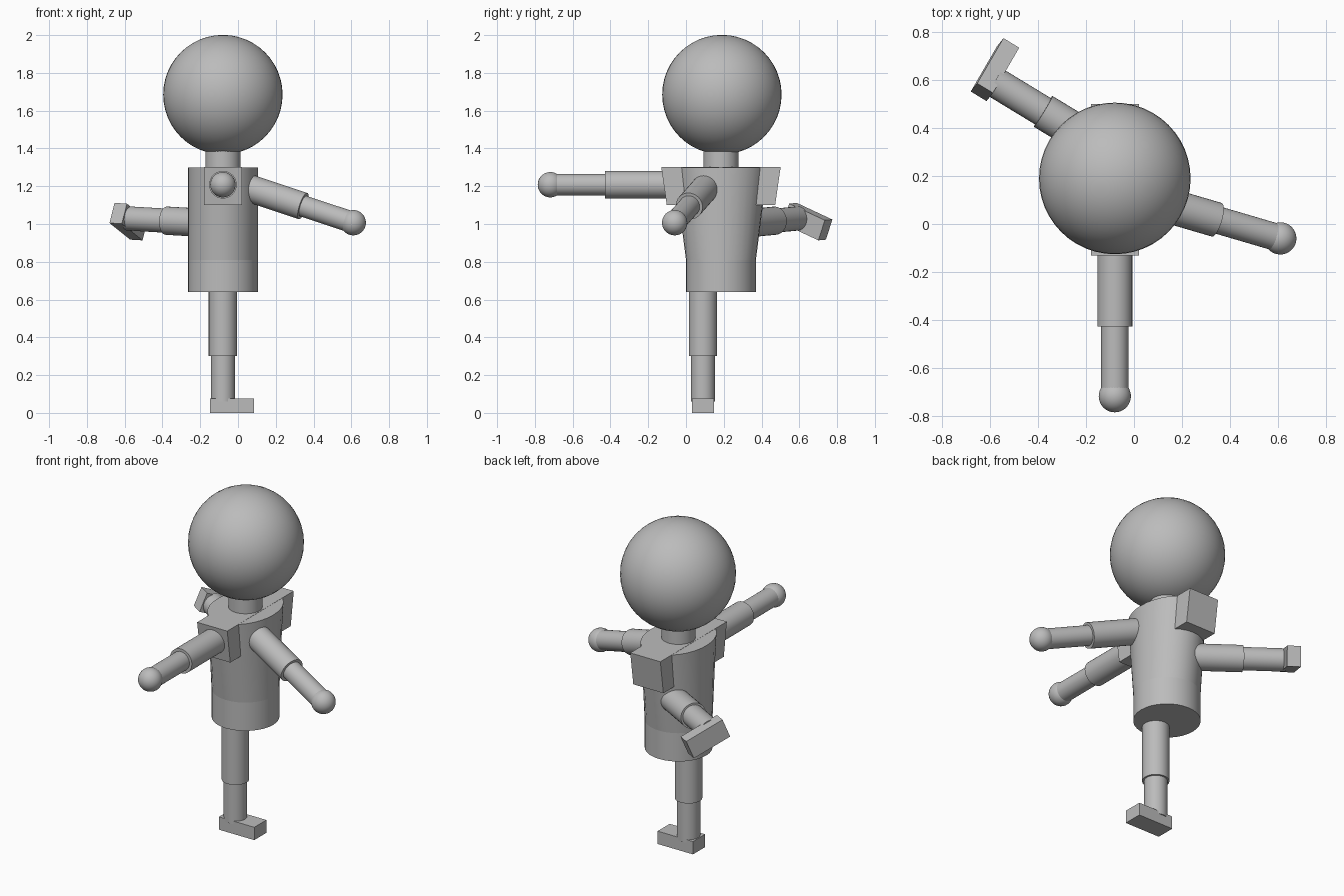
import bpy, bmesh, math
from mathutils import Vector, Matrix

if "Cube" in bpy.data.objects:
    bpy.data.objects.remove(bpy.data.objects["Cube"])

grey = bpy.data.materials.new("plain_grey")
grey.diffuse_color = (0.5, 0.5, 0.5, 1)
grey.use_nodes = True
grey.node_tree.nodes["Principled BSDF"].inputs["Base Color"].default_value = grey.diffuse_color


def finish(name, bm, matrix=None, smooth=True):
    if matrix is not None:
        bm.transform(matrix)
    bmesh.ops.recalc_face_normals(bm, faces=bm.faces[:])
    mesh = bpy.data.meshes.new(name)
    bm.to_mesh(mesh)
    bm.free()
    mesh.materials.append(grey)
    ob = bpy.data.objects.new(name, mesh)
    bpy.context.collection.objects.link(ob)
    if smooth:
        bpy.ops.object.select_all(action='DESELECT')
        ob.select_set(True)
        bpy.context.view_layer.objects.active = ob
        bpy.ops.object.shade_smooth_by_angle(angle=math.radians(35))
    return ob


def ball(name, centre, r):
    bm = bmesh.new()
    bmesh.ops.create_uvsphere(bm, u_segments=48, v_segments=24, radius=r)
    return finish(name, bm, Matrix.Translation(centre))


def rod(name, a, b, r):
    a, b = Vector(a), Vector(b)
    bm = bmesh.new()
    bmesh.ops.create_cone(bm, cap_ends=True, segments=32, radius1=r, radius2=r,
                          depth=(b - a).length)
    rot = (b - a).to_track_quat('Z', 'Y').to_matrix().to_4x4()
    return finish(name, bm, Matrix.Translation((a + b) / 2) @ rot)


CX, CY = -0.08, 0.185

# head, neck and hips
ball("head", (CX, 0.19, 1.685), 0.316)
rod("neck", (CX, CY, 1.28), (CX, CY, 1.40), 0.093)
rod("hips", (CX, CY, 0.64), (CX, CY, 0.81), 0.185)

# torso: round column that widens sideways (along y) toward the shoulders
bm = bmesh.new()
bmesh.ops.create_cone(bm, cap_ends=True, segments=32, radius1=0.185, radius2=0.185, depth=0.49)
for v in bm.verts:
    if v.co.z > 0:
        v.co.y *= 1.34
finish("torso", bm, Matrix.Translation((CX, CY, 1.055)))

# shoulder yoke: block with slanted ends sticking out on both sides
bm = bmesh.new()
bmesh.ops.create_cube(bm, size=1)
for v in bm.verts:
    half = 0.316 if v.co.z > 0 else 0.287
    v.co = (v.co.x * 0.2, math.copysign(half, v.co.y), 1.201 + v.co.z * 0.2)
finish("shoulders", bm, Matrix.Translation((CX, CY, 0)))


# arms: thick upper arm, thinner forearm, round hand
def arm(side, hand, direction):
    hand, d = Vector(hand), Vector(direction).normalized()
    elbow = hand - d * 0.29
    rod(side + "_upper_arm", hand - d * 0.73, elbow, 0.073)
    rod(side + "_forearm", elbow, hand - d * 0.01, 0.057)
    ball(side + "_hand", hand, 0.067)


arm("right", (CX, -0.718, 1.208), (0, -1, 0))
arm("left", (0.61, -0.06, 1.007), (0.914, -0.268, -0.303))


# legs: thigh, shin and block foot, built along a direction with a toe direction
def leg(side, hip, direction, toe):
    hip, d = Vector(hip), Vector(direction).normalized()
    t = Vector(toe)
    t = (t - d * t.dot(d)).normalized()
    knee = hip + d * 0.35
    rod(side + "_thigh", hip, knee, 0.075)
    rod(side + "_shin", knee, hip + d * 0.59, 0.064)
    up = -d
    w = up.cross(t)
    rot = Matrix((t, w, up)).transposed().to_4x4()
    centre = hip + d * 0.6115 + t * 0.048
    bm = bmesh.new()
    bmesh.ops.create_cube(bm, size=1)
    bmesh.ops.scale(bm, vec=(0.235, 0.115, 0.077), verts=bm.verts[:])
    finish(side + "_foot", bm, Matrix.Translation(centre) @ rot)


leg("right", (CX, 0.09, 0.65), (0, 0, -1), (1, 0, 0))
leg("left", (CX, 0.288, 1.0), (-0.854, 0.519, 0.05), (0.5, 0.79, -0.38))
